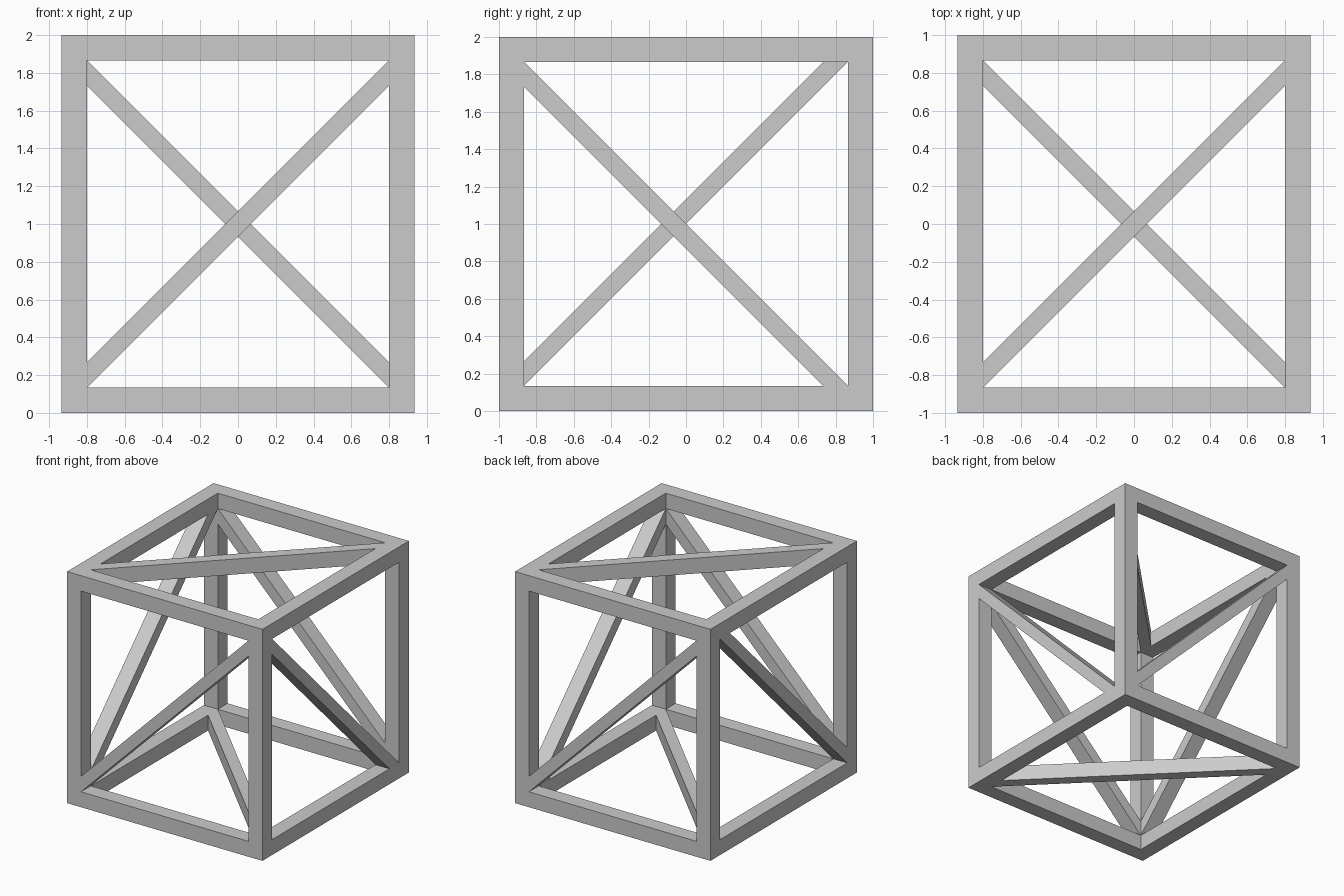
import bpy, bmesh
from itertools import product

if "Cube" in bpy.data.objects:
    bpy.data.objects.remove(bpy.data.objects["Cube"])

T = 2 / 15                      # beam thickness
X, Y, Z = 14 / 15, 1.0, 2.0     # half width, half depth, height
x, y, lo, hi = X - T, Y - T, T, Z - T   # limits of the openings


def finish(name, bm):
    bmesh.ops.remove_doubles(bm, verts=bm.verts, dist=1e-5)
    bmesh.ops.recalc_face_normals(bm, faces=bm.faces)
    me = bpy.data.meshes.new(name)
    bm.to_mesh(me)
    bm.free()
    bpy.context.collection.objects.link(bpy.data.objects.new(name, me))


# Cube frame: skin of a 3x3x3 grid in which only edge and corner cells are solid
def build_frame():
    grid = [(-X, -x, x, X), (-Y, -y, y, Y), (0, lo, hi, Z)]

    def solid(c):
        return all(0 <= i <= 2 for i in c) and sum(i != 1 for i in c) >= 2

    bm = bmesh.new()
    for c in filter(solid, product(range(3), repeat=3)):
        for a, s in product(range(3), (0, 1)):
            n = list(c)
            n[a] += 2 * s - 1
            if solid(n):
                continue
            quad = []
            for u, v in ((0, 0), (1, 0), (1, 1), (0, 1)):
                p = list(c)
                p[a] += s
                p[(a + 1) % 3] += u
                p[(a + 2) % 3] += v
                quad.append(bm.verts.new([grid[k][p[k]] for k in range(3)]))
            bm.faces.new(quad)
    finish("cube_frame", bm)


# Diagonal brace: a flat profile in one face, extruded to the beam depth
def brace(name, axis, outer, inner, profile):
    bm = bmesh.new()
    rings = []
    for d in (outer, inner):
        ring = []
        for p in profile:
            co = list(p)
            co.insert(axis, d)
            ring.append(bm.verts.new(co))
        bm.faces.new(ring)
        rings.append(ring)
    a, b = rings
    for i in range(4):
        j = (i + 1) % 4
        bm.faces.new((a[i], a[j], b[j], b[i]))
    finish(name, bm)


def rising(b, t):
    return [(-x, b), (x, t - T), (x, t), (-x, b + T)]


def falling(b, t):
    return [(-x, t - T), (x, b), (x, b + T), (-x, t)]


build_frame()
brace("front_brace", 1, -Y, -y, rising(lo, hi))
brace("back_brace", 1, Y, y, falling(lo, hi))
brace("top_brace", 2, Z, hi, rising(-y, y))
brace("bottom_brace", 2, 0, lo, falling(-y, y))
brace("right_brace", 0, X, x, [(-y, hi), (-y, hi - T), (y - T, lo), (y, lo)])
brace("left_brace", 0, -X, -x, [(-y, lo), (y, hi), (y - T, hi), (-y, lo + T)])
